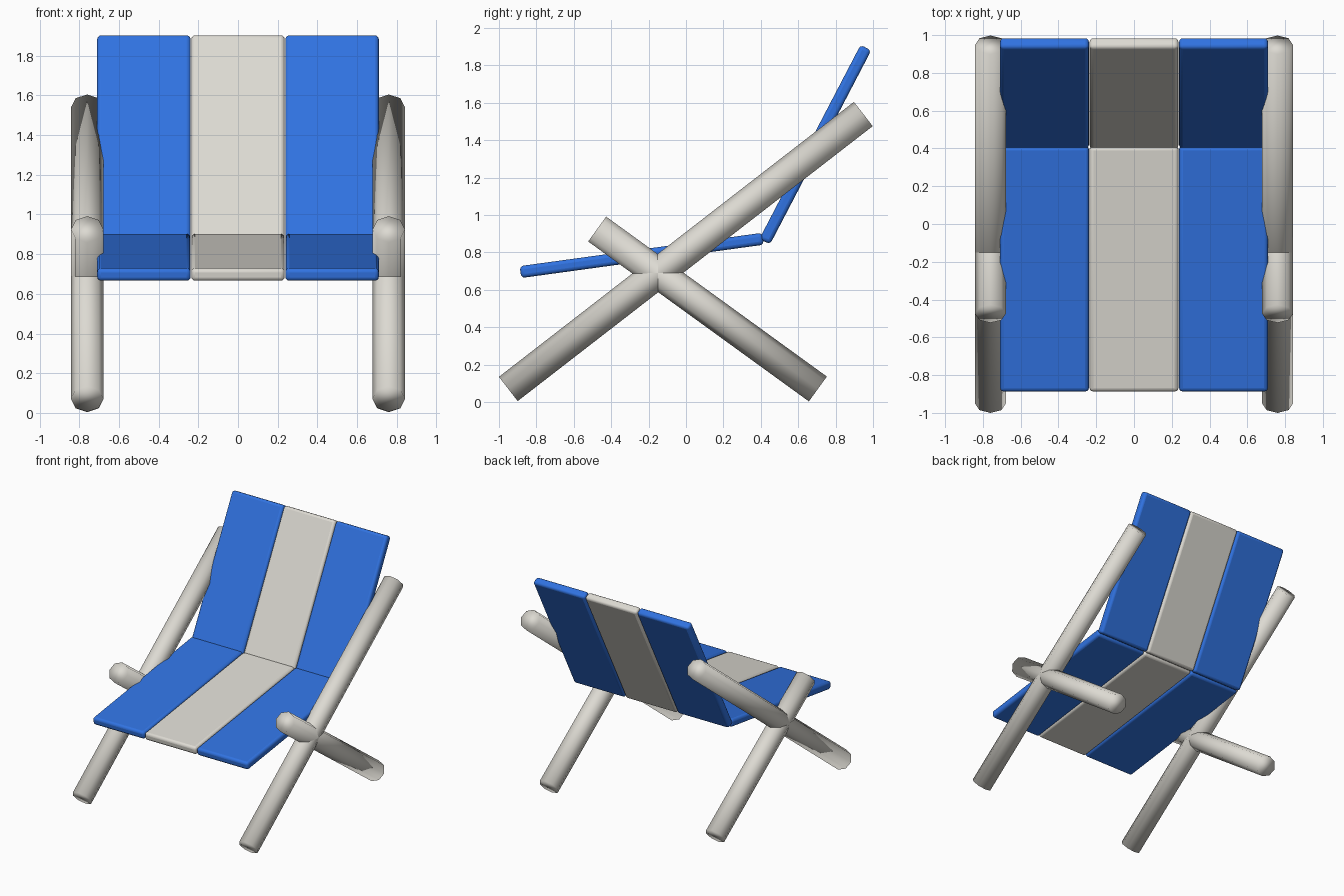
import bpy
import math
from mathutils import Vector, Matrix

if "Cube" in bpy.data.objects:
    bpy.data.objects.remove(bpy.data.objects["Cube"])


def material(name, rgb):
    m = bpy.data.materials.new(name)
    m.diffuse_color = (*rgb, 1)
    m.use_nodes = True
    m.node_tree.nodes["Principled BSDF"].inputs["Base Color"].default_value = m.diffuse_color
    return m


BLUE = material("blue fabric", (0.03, 0.17, 0.75))
GREY = material("pale grey", (0.72, 0.70, 0.645))


def place(obj, name, mat, matrix):
    obj.name = name
    obj.matrix_world = matrix
    obj.data.materials.append(mat)


def pole(name, x, a, b, r=0.082):
    """Eight-sided pole between two (y, z) points, softly shaded into its caps."""
    d = Vector((0, b[0] - a[0], b[1] - a[1]))
    bpy.ops.mesh.primitive_cylinder_add(vertices=8, radius=r, depth=d.length)
    o = bpy.context.object
    mid = Vector((x, (a[0] + b[0]) / 2, (a[1] + b[1]) / 2))
    tilt = math.atan2(-d.y, d.z)
    place(o, name, GREY, Matrix.Translation(mid) @ Matrix.Rotation(tilt, 4, 'X'))
    bpy.ops.object.shade_smooth()


def panel(name, mat, x, width, a, b, thick=0.064):
    """Rounded slab between two (y, z) points."""
    d = Vector((0, b[0] - a[0], b[1] - a[1]))
    bpy.ops.mesh.primitive_cube_add(size=1)
    o = bpy.context.object
    for v in o.data.vertices:
        v.co = Vector((v.co.x * width, v.co.y * d.length, v.co.z * thick))
    mid = Vector((x, (a[0] + b[0]) / 2, (a[1] + b[1]) / 2))
    tilt = math.atan2(d.z, d.y)
    place(o, name, mat, Matrix.Translation(mid) @ Matrix.Rotation(tilt, 4, 'X'))
    bev = o.modifiers.new("rounded edges", 'BEVEL')
    bev.width = 0.02
    bev.segments = 3
    bpy.ops.object.shade_smooth_by_angle(angle=math.radians(40))


# Crossed poles on both sides
for side, x in (("left", -0.76), ("right", 0.76)):
    pole(side + "_long_pole", x, (-0.95, 0.07), (0.948, 1.54))
    pole(side + "_short_pole", x, (0.705, 0.07), (-0.475, 0.925))

# Three fabric strips, each with a seat and a back
for label, mat, x in (("left", BLUE, -0.474), ("middle", GREY, 0), ("right", BLUE, 0.474)):
    panel(label + "_seat_strip", mat, x, 0.471, (-0.885, 0.695), (0.412, 0.873))
    panel(label + "_back_strip", mat, x, 0.471, (0.421, 0.858), (0.962, 1.895))
